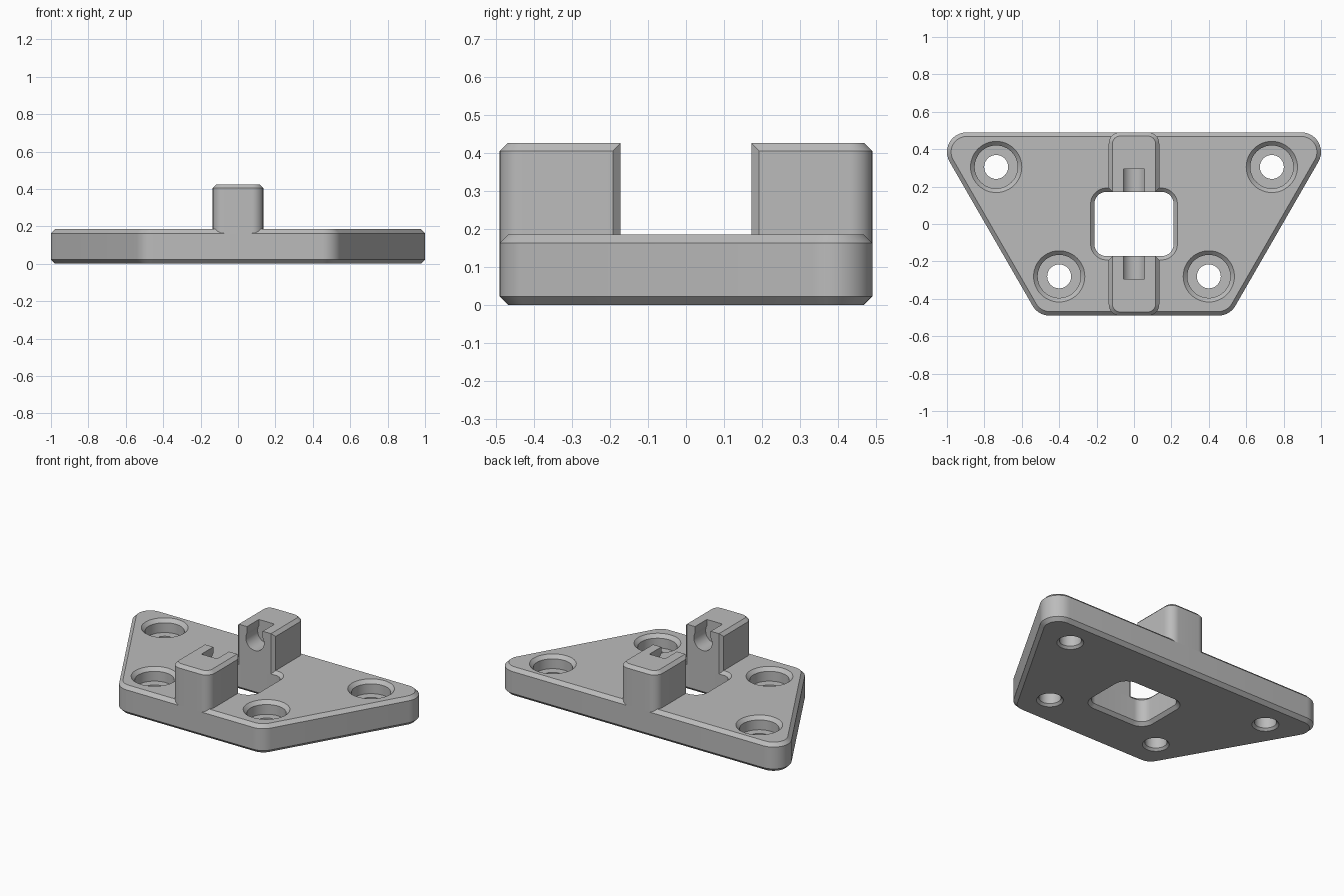
import bpy, bmesh
from math import sin, cos, pi, acos, radians

cube = bpy.data.objects.get("Cube")
if cube:
    bpy.data.objects.remove(cube, do_unlink=True)

grey = bpy.data.materials.new("plain_grey")
grey.use_nodes = True
COLOUR = (0.5, 0.5, 0.5, 1)
grey.diffuse_color = COLOUR
grey.node_tree.nodes["Principled BSDF"].inputs["Base Color"].default_value = COLOUR

TOP, CHAMFER, HALF_Y = 0.185, 0.022, 0.49
WINDOW_X, WINDOW_Y = 0.212, 0.172
POST_X, POST_TOP = 0.135, 0.425


def arc(cx, cy, r, start, end, steps=12):
    return [(cx + r * cos(radians(start + (end - start) * i / steps)),
             cy + r * sin(radians(start + (end - start) * i / steps)))
            for i in range(steps + 1)]


def loft(name, rings):
    """Skin a stack of equal-length 3D rings and cap both ends."""
    bm = bmesh.new()
    rows = [[bm.verts.new(p) for p in ring] for ring in rings]
    for a, b in zip(rows, rows[1:]):
        for i in range(len(a)):
            j = (i + 1) % len(a)
            bm.faces.new((a[i], a[j], b[j], b[i]))
    bm.faces.new(rows[0])
    bm.faces.new(rows[-1])
    bmesh.ops.remove_doubles(bm, verts=bm.verts, dist=1e-5)
    bmesh.ops.recalc_face_normals(bm, faces=bm.faces)
    mesh = bpy.data.meshes.new(name)
    bm.to_mesh(mesh)
    bm.free()
    mesh.materials.append(grey)
    obj = bpy.data.objects.new(name, mesh)
    bpy.context.collection.objects.link(obj)
    return obj


def stack(name, outline, levels):
    """Loft upward; outline(offset) gives the 2D ring at each (z, offset)."""
    return loft(name, [[(x, y, z) for x, y in outline(d)] for z, d in levels])


def cut(obj, cutter):
    bpy.context.view_layer.objects.active = obj
    mod = obj.modifiers.new("cut", "BOOLEAN")
    mod.operation, mod.solver, mod.object = "DIFFERENCE", "EXACT", cutter
    bpy.ops.object.modifier_apply(modifier=mod.name)
    bpy.data.objects.remove(cutter, do_unlink=True)


def smooth(obj):
    bpy.ops.object.select_all(action="DESELECT")
    obj.select_set(True)
    bpy.context.view_layer.objects.active = obj
    bpy.ops.object.shade_smooth_by_angle(angle=radians(30))


# Trapezoid plate with rounded corners and chamfered rims
def plate_outline(d):
    r, y = 0.105 + d, HALF_Y - 0.105
    back, front = 0.895, 0.451
    return (arc(back, y, r, -30, 90) + arc(-back, y, r, 90, 210)
            + arc(-front, -y, r, 210, 270) + arc(front, -y, r, 270, 330))


plate = stack("mounting_plate", plate_outline,
              [(0, -CHAMFER), (CHAMFER, 0), (TOP - CHAMFER, 0), (TOP, -CHAMFER)])


# Central rounded window, flared at both rims
def window_outline(d):
    r = 0.065 + d
    x, y = WINDOW_X - 0.065, WINDOW_Y - 0.065
    return (arc(x, y, r, 0, 90) + arc(-x, y, r, 90, 180)
            + arc(-x, -y, r, 180, 270) + arc(x, -y, r, 270, 360))


OVER = 0.01
cut(plate, stack("window_cutter", window_outline,
                 [(-OVER, 0.02 + OVER), (0.02, 0), (TOP - 0.02, 0),
                  (TOP + OVER, 0.02 + OVER)]))

# Counterbored screw holes, flared at both rims
for hx, hy in ((0.737, 0.305), (0.4, -0.28)):
    for side in (1, -1):
        def circle(r):
            return arc(side * hx, hy, r, 0, 352.5, 47)
        cut(plate, stack("hole_cutter", circle,
                         [(-OVER, 0.078 + OVER), (0.014, 0.064), (0.1, 0.064),
                          (0.1, 0.115), (TOP - CHAMFER, 0.115),
                          (TOP + OVER, 0.137 + OVER)]))
smooth(plate)

# Two upright posts, each with a keyhole cradle facing the window
for side, name in ((1, "back_post"), (-1, "front_post")):
    def post_outline(d):
        r, cx, cy = 0.06 + d, POST_X - 0.06, HALF_Y - 0.06
        inner = POST_X - 0.02
        edge = POST_X + d
        shoulder = WINDOW_Y + edge - inner
        pts = ([(edge, shoulder)] + arc(cx, cy, r, 0, 90)
               + arc(-cx, cy, r, 90, 180)
               + [(-edge, shoulder), (-inner, WINDOW_Y), (inner, WINDOW_Y)])
        return [(x, side * y) for x, y in pts]

    post = stack(name, post_outline,
                 [(TOP - CHAMFER, 0), (POST_TOP - 0.02, 0), (POST_TOP, -0.02)])
    slot, radius = 0.056, 0.065
    lip = acos(slot / radius) * 180 / pi
    keyhole = arc(0, 0.35, radius, 180 - lip, 360 + lip, 32)
    keyhole += [(slot, 0.5), (-slot, 0.5)]
    cut(post, loft("cradle_cutter", [[(x, side * y, z) for x, z in keyhole]
                                     for y in (0.15, 0.293)]))
    smooth(post)
